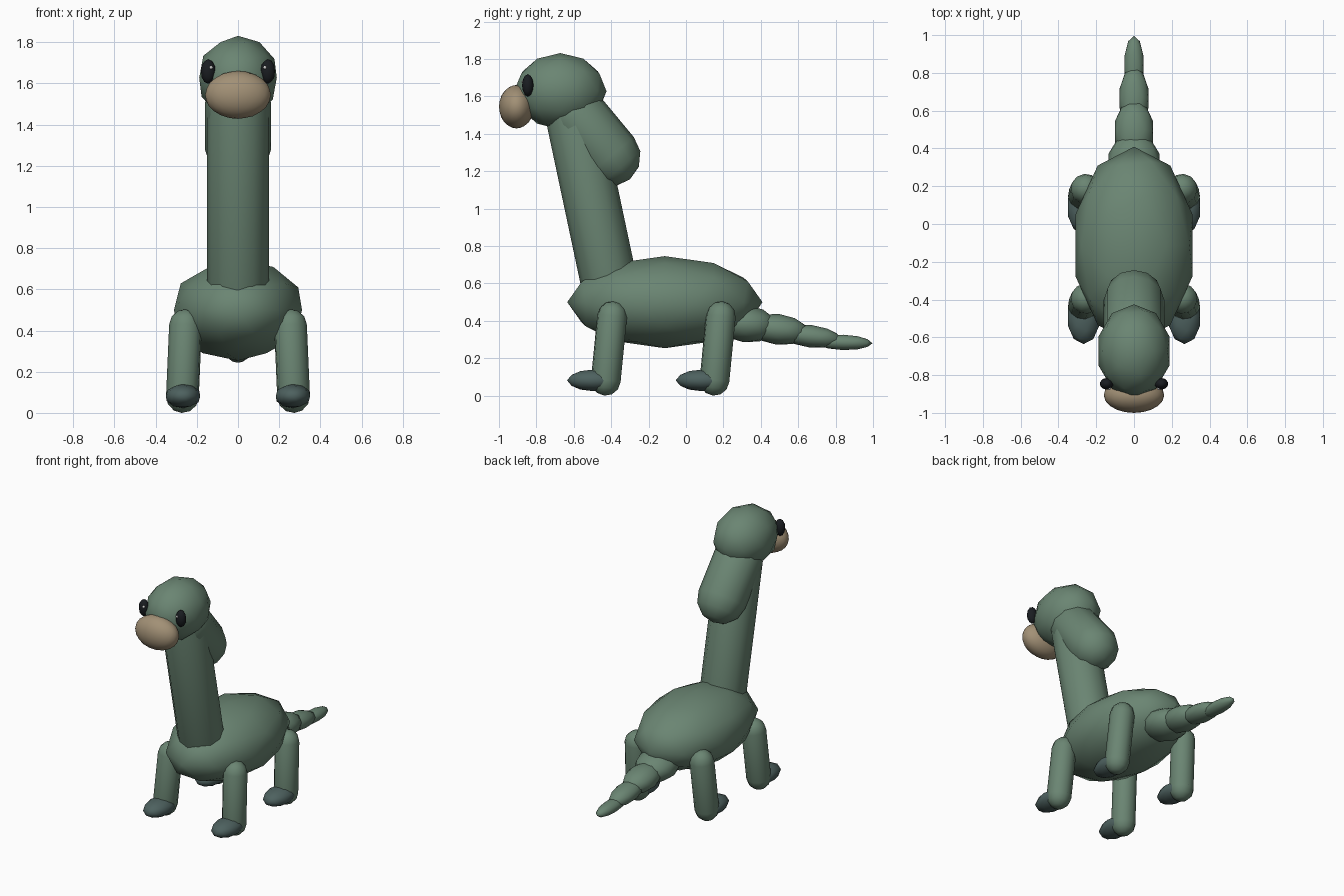
import bpy, bmesh, math
from mathutils import Vector, Matrix

if "Cube" in bpy.data.objects:
    bpy.data.objects.remove(bpy.data.objects["Cube"])


def material(name, rgb):
    m = bpy.data.materials.new(name)
    m.diffuse_color = (*rgb, 1)
    m.use_nodes = True
    m.node_tree.nodes["Principled BSDF"].inputs["Base Color"].default_value = m.diffuse_color
    return m


GREEN = material("green_skin", (0.145, 0.235, 0.17))
DARK = material("dark_feet", (0.075, 0.12, 0.115))
TAN = material("tan_muzzle", (0.36, 0.28, 0.18))
BLACK = material("eye_black", (0.01, 0.012, 0.015))
WHITE = material("eye_glint", (0.9, 0.9, 0.9))


def finish(bm, name, mat):
    bmesh.ops.recalc_face_normals(bm, faces=bm.faces)
    for f in bm.faces:
        f.smooth = True
    mesh = bpy.data.meshes.new(name)
    bm.to_mesh(mesh)
    bm.free()
    mesh.materials.append(mat)
    ob = bpy.data.objects.new(name, mesh)
    bpy.context.collection.objects.link(ob)
    return ob


def ellipsoid(name, centre, radii, mat, tilt=0.0, detail=2):
    bm = bmesh.new()
    bmesh.ops.create_icosphere(bm, subdivisions=detail, radius=1)
    bm.transform(Matrix.Translation(centre) @ Matrix.Rotation(tilt, 4, 'X')
                 @ Matrix.Diagonal((*radii, 1)))
    return finish(bm, name, mat)


def capsule(name, a, b, r, mat, sides=12, rings=6):
    # a sphere split at its equator and stretched from a to b
    a, b = Vector(a), Vector(b)
    axis = b - a
    half = axis.length / 2
    bm = bmesh.new()
    stations = [(math.cos(t), math.sin(t)) for t in
                [i * math.pi / rings for i in range(1, rings // 2 + 1)]]
    profile = [(half + r * c, r * s) for c, s in stations]
    profile += [(-z, rad) for z, rad in reversed(profile)]
    loops = [[bm.verts.new((rad * math.cos(2 * math.pi * k / sides),
                            rad * math.sin(2 * math.pi * k / sides), z))
              for k in range(sides)] for z, rad in profile]
    top, bottom = bm.verts.new((0, 0, half + r)), bm.verts.new((0, 0, -half - r))
    for k in range(sides):
        n = (k + 1) % sides
        bm.faces.new((top, loops[0][k], loops[0][n]))
        bm.faces.new((bottom, loops[-1][n], loops[-1][k]))
        for l0, l1 in zip(loops, loops[1:]):
            bm.faces.new((l0[k], l1[k], l1[n], l0[n]))
    bm.transform(Matrix.Translation((a + b) / 2)
                 @ axis.to_track_quat('Z', 'Y').to_matrix().to_4x4())
    return finish(bm, name, mat)


# body, neck and head
ellipsoid("body", (0, -0.113, 0.505), (0.327, 0.522, 0.246), GREEN)
capsule("neck", (0, -0.388, 0.50), (0, -0.60, 1.50), 0.151, GREEN)
ellipsoid("head", (0, -0.672, 1.633), (0.198, 0.247, 0.204), GREEN)
ellipsoid("muzzle", (0, -0.906, 1.55), (0.16, 0.094, 0.116), TAN, detail=3)

# drooping lobe behind the head
capsule("head_lobe", (0, -0.59, 1.51), (0, -0.403, 1.285), 0.161, GREEN)

# tail of overlapping segments
for i, (y, z, rx, ry, rz) in enumerate([
        (0.32, 0.39, 0.142, 0.17, 0.10), (0.49, 0.36, 0.107, 0.17, 0.082),
        (0.665, 0.323, 0.08, 0.17, 0.06), (0.84, 0.29, 0.053, 0.157, 0.041)]):
    ellipsoid(f"tail_segment_{i + 1}", (0, y, z), (rx, ry, rz), GREEN,
              tilt=-0.12 if i < 3 else -0.03)

for side, s in (("right", 1), ("left", -1)):
    # eyes with glints
    ellipsoid(f"{side}_eye", (s * 0.145, -0.846, 1.664), (0.036, 0.031, 0.06), BLACK)
    ellipsoid(f"{side}_eye_glint", (s * 0.131, -0.87, 1.683), (0.009, 0.009, 0.009), WHITE)
    # legs and feet
    for end, y in (("front", -0.395), ("back", 0.186)):
        capsule(f"{end}_{side}_leg", (s * 0.255, y, 0.43),
                (s * 0.27, y - 0.034, 0.085), 0.08, GREEN)
        ellipsoid(f"{end}_{side}_foot", (s * 0.267, y - 0.098, 0.087),
                  (0.088, 0.143, 0.058), DARK)

# set the lowest point on the ground
bpy.context.view_layer.update()
low = min(v.co.z for o in bpy.data.objects for v in o.data.vertices)
for o in bpy.data.objects:
    o.data.transform(Matrix.Translation((0, 0, -low)))
